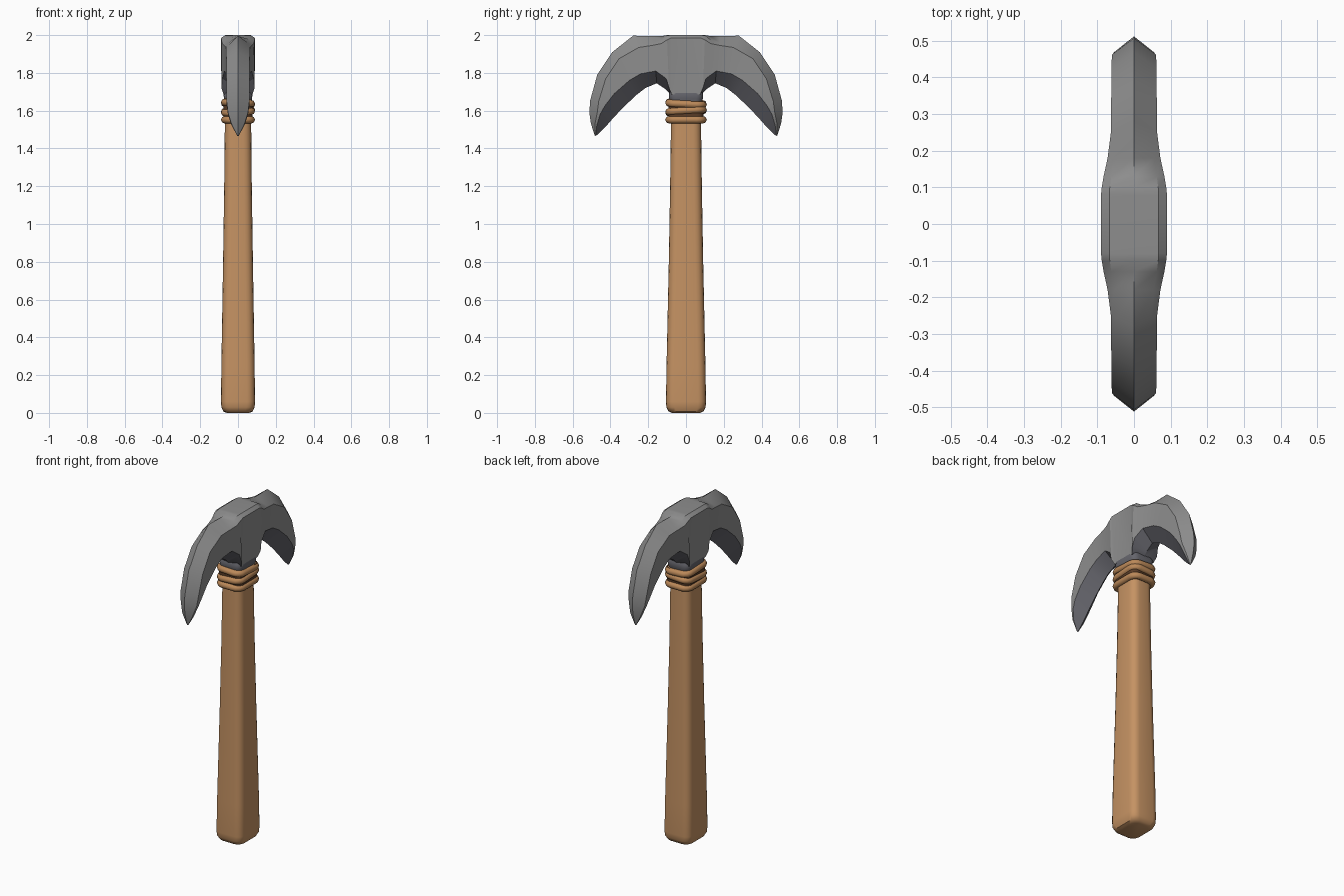
import bpy, bmesh, math

cube = bpy.data.objects.get("Cube")
if cube:
    bpy.data.objects.remove(cube)


def material(name, colour):
    m = bpy.data.materials.new(name)
    m.use_nodes = True
    m.diffuse_color = (*colour, 1)
    m.node_tree.nodes["Principled BSDF"].inputs["Base Color"].default_value = (*colour, 1)
    return m


WOOD = material("warm wood", (0.56, 0.29, 0.125))
STEEL = material("grey steel", (0.27, 0.27, 0.27))
DARK_STEEL = material("dark steel", (0.13, 0.13, 0.15))
CORD = material("tan cord", (0.50, 0.25, 0.10))
SHADE = material("dark cord", (0.10, 0.045, 0.02))


def rounded_rect(hx, hy, r, z, n=4):
    pts = []
    for q, (sx, sy) in enumerate([(1, 1), (-1, 1), (-1, -1), (1, -1)]):
        for i in range(n + 1):
            a = math.pi / 2 * (q + i / n)
            pts.append((sx * (hx - r) + r * math.cos(a), sy * (hy - r) + r * math.sin(a), z))
    return pts


def loft(name, rings, mats, angle=30, rule=None):
    """Skin closed rings of equal length and cap both ends."""
    bm = bmesh.new()
    rows = [[bm.verts.new(p) for p in ring] for ring in rings]
    n = len(rows[0])
    for a, b in zip(rows, rows[1:]):
        for i in range(n):
            f = bm.faces.new((a[i], a[(i + 1) % n], b[(i + 1) % n], b[i]))
            if rule:
                f.material_index = rule(i)
    bm.faces.new(rows[0][::-1])
    bm.faces.new(rows[-1])
    bmesh.ops.remove_doubles(bm, verts=bm.verts, dist=0.0005)
    bmesh.ops.recalc_face_normals(bm, faces=bm.faces)
    me = bpy.data.meshes.new(name)
    bm.to_mesh(me)
    bm.free()
    for m in mats:
        me.materials.append(m)
    ob = bpy.data.objects.new(name, me)
    bpy.context.collection.objects.link(ob)
    bpy.ops.object.select_all(action='DESELECT')
    ob.select_set(True)
    bpy.context.view_layer.objects.active = ob
    bpy.ops.object.shade_smooth_by_angle(angle=math.radians(angle))
    return ob


# Handle: rounded bar that flares toward a softened butt
handle = [(0.06, 0.075, 0.0), (0.078, 0.093, 0.008), (0.088, 0.104, 0.03), (0.09, 0.106, 0.06),
          (0.088, 0.103, 0.25), (0.079, 0.091, 0.8), (0.073, 0.084, 1.2), (0.07, 0.08, 1.5),
          (0.07, 0.08, 1.66)]
loft("handle", [rounded_rect(x, y, 0.042, z) for x, y, z in handle], [WOOD], 40)

# Binding: dark core with three uneven cord turns
loft("binding_core", [rounded_rect(0.078, 0.093, 0.035, z) for z in (1.54, 1.65)], [SHADE])
for k, z in enumerate((1.552, 1.597, 1.638)):
    tilt = (0, 0.06, -0.05)[k]
    curve = bpy.data.curves.new("cord_turn", 'CURVE')
    curve.dimensions = '3D'
    curve.bevel_depth = 0.02
    curve.bevel_resolution = 2
    ring = rounded_rect(0.07, 0.09, 0.035, z)
    spline = curve.splines.new('POLY')
    spline.points.add(len(ring) - 1)
    spline.use_cyclic_u = True
    for p, (x, y, h) in zip(spline.points, ring):
        p.co = (x, y, h + tilt * (y + x), 1)
    curve.materials.append(CORD)
    bpy.context.collection.objects.link(bpy.data.objects.new(f"cord_turn_{k + 1}", curve))

# Collar between binding and head
loft("collar", [rounded_rect(x, y, 0.035, z) for x, y, z in
                [(0.07, 0.082, 1.64), (0.074, 0.09, 1.665), (0.078, 0.09, 1.69), (0.07, 0.08, 1.71)]],
     [DARK_STEEL], 40)

# Head stations: half width, crown flatness, then (y, z) of the
# top ridge, outer shoulder, inner shoulder and inner ridge
half = [
    (0.09, 1, (0.08, 2.0), (0.08, 1.985), (0.075, 1.685), (0.07, 1.68)),
    (0.088, 0.9, (0.10, 2.0), (0.10, 1.975), (0.09, 1.72), (0.085, 1.69)),
    (0.083, 0.4, (0.13, 1.995), (0.13, 1.955), (0.105, 1.77), (0.11, 1.715)),
    (0.072, 0, (0.18, 1.995), (0.18, 1.945), (0.16, 1.81), (0.155, 1.745)),
    (0.063, 0, (0.28, 1.997), (0.25, 1.935), (0.24, 1.795), (0.215, 1.72)),
    (0.062, 0, (0.39, 1.91), (0.355, 1.875), (0.30, 1.76), (0.26, 1.685)),
    (0.062, 0, (0.47, 1.79), (0.425, 1.77), (0.38, 1.69), (0.335, 1.615)),
    (0.06, 0, (0.507, 1.655), (0.462, 1.65), (0.43, 1.625), (0.395, 1.55)),
    (0.053, 0, (0.512, 1.59), (0.47, 1.59), (0.455, 1.58), (0.43, 1.51)),
    (0.034, 0, (0.503, 1.53), (0.482, 1.53), (0.472, 1.522), (0.455, 1.485)),
    (0.004, 0, (0.483, 1.468), (0.481, 1.468), (0.479, 1.467), (0.477, 1.466)),
]


def section(station, side):
    w, flat, top, out, inn, low = station
    crown = [t + (o - t) * 0.75 * (1 - flat) for t, o in zip(top, out)]
    neck = 0.85 if low[1] == 1.68 else 1
    right = [(0.75 * w, crown), (w, out), (w * neck, inn)]
    pts = [(0, top)] + right + [(0, low)] + [(-x, p) for x, p in right[::-1]]
    return [(x, side * y, z) for x, (y, z) in pts]


rings = [section(s, -1) for s in half[::-1]] + [section(s, 1) for s in half]
loft("pick_head", rings, [STEEL, DARK_STEEL], 25, lambda i: 1 if i in (3, 4) else 0)
